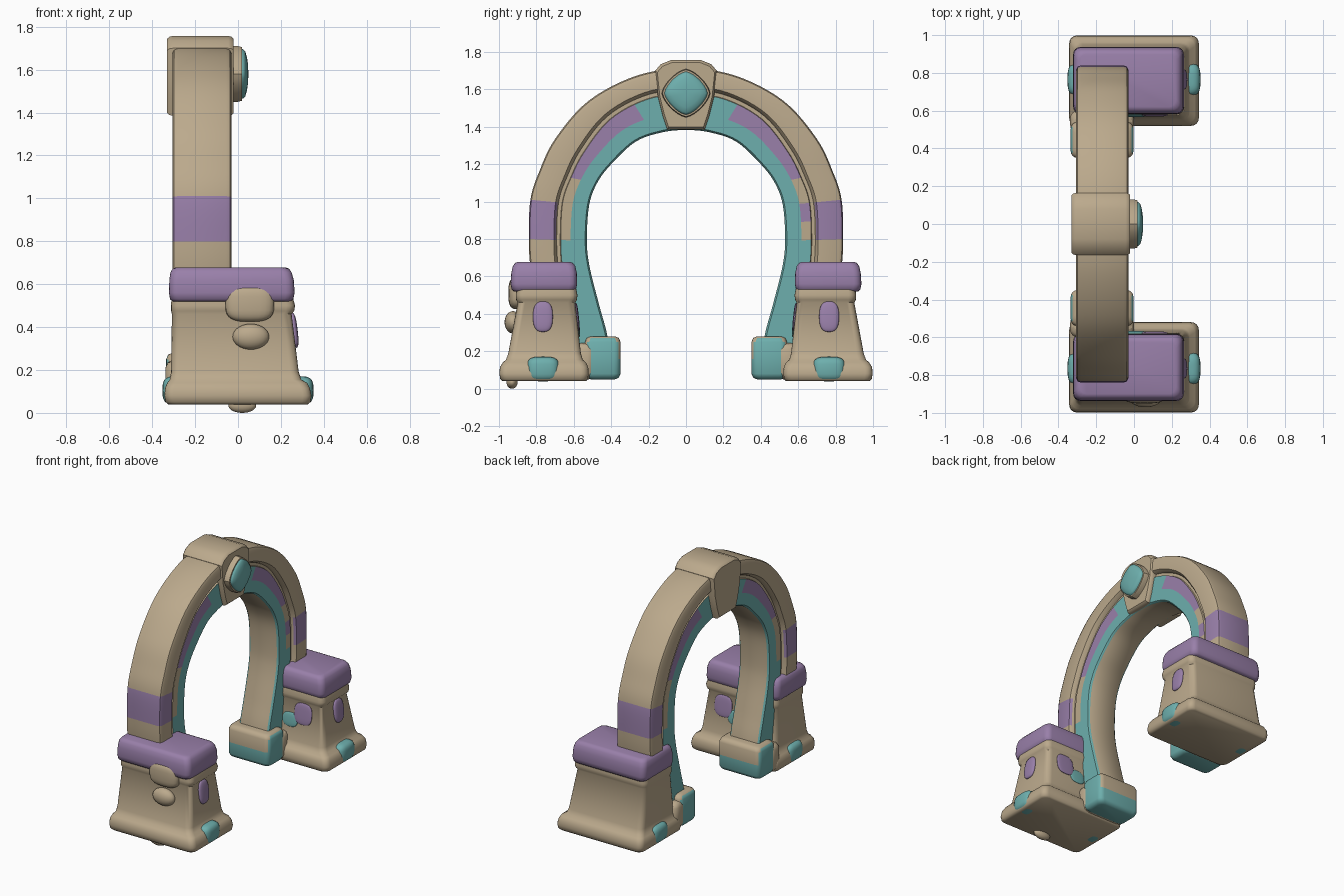
import bpy, bmesh, math
from mathutils import Vector, Matrix

if "Cube" in bpy.data.objects:
    bpy.data.objects.remove(bpy.data.objects["Cube"])


def material(name, rgb):
    m = bpy.data.materials.new(name)
    m.diffuse_color = (*rgb, 1)
    m.use_nodes = True
    m.node_tree.nodes["Principled BSDF"].inputs["Base Color"].default_value = m.diffuse_color
    return m


MATS = [material("tan_stone", (0.50, 0.40, 0.265)),
        material("purple_stone", (0.32, 0.215, 0.40)),
        material("teal_stone", (0.155, 0.43, 0.42))]
TAN, PURPLE, TEAL = 0, 1, 2


def finish(name, bm, mat=None, angle=35):
    if mat is not None:
        for f in bm.faces:
            f.material_index = mat
    bmesh.ops.recalc_face_normals(bm, faces=bm.faces)
    me = bpy.data.meshes.new(name)
    bm.to_mesh(me)
    bm.free()
    for m in MATS:
        me.materials.append(m)
    ob = bpy.data.objects.new(name, me)
    bpy.context.collection.objects.link(ob)
    bpy.ops.object.select_all(action='DESELECT')
    bpy.context.view_layer.objects.active = ob
    ob.select_set(True)
    bpy.ops.object.shade_smooth_by_angle(angle=math.radians(angle))
    return ob


def skin(bm, rings, cap=True):
    vs = [[bm.verts.new(p) for p in r] for r in rings]
    n = len(vs[0])
    for a, b in zip(vs, vs[1:]):
        for i in range(n):
            j = (i + 1) % n
            bm.faces.new((a[i], a[j], b[j], b[i]))
    if cap:
        bm.faces.new(vs[0])
        bm.faces.new(vs[-1])
    return vs


def loft(name, levels, mat, side=1, r=0.04, rule=None):
    """Stack of rounded rectangles: (z, x0, x1, y0, y1), y mirrored by side."""
    rings = []
    for z, x0, x1, y0, y1 in levels:
        ring = []
        corners = [(x1 - r, y1 - r), (x0 + r, y1 - r), (x0 + r, y0 + r), (x1 - r, y0 + r)]
        for k, (cx, cy) in enumerate(corners):
            for i in range(5):
                a = math.pi / 2 * (k + i / 4)
                ring.append((cx + r * math.cos(a), (cy + r * math.sin(a)) * side, z))
        rings.append(ring)
    bm = bmesh.new()
    skin(bm, rings)
    for f in bm.faces:
        f.material_index = mat
        if rule:
            f.normal_update()
            f.material_index = rule(f)
    return finish(name, bm, None, 50)


def soft_box(x0, x1, y0, y1, z0, z1, b, cuts=()):
    """Levels of a box with rounded top and bottom edges."""
    out = []
    for z, i in [(z0, b), (z0 + .3 * b, .3 * b), (z0 + b, 0)] + [(c, 0) for c in cuts] + \
                [(z1 - b, 0), (z1 - .3 * b, .3 * b), (z1, b)]:
        out.append((z, x0 + i, x1 - i, y0 + i, y1 - i))
    return out


def blob(name, centre, radii, mat, power=1.0, tilt=None):
    """Ellipsoid; power below 1 makes it boxier."""
    bm = bmesh.new()
    bmesh.ops.create_uvsphere(bm, u_segments=24, v_segments=14, radius=1)
    for v in bm.verts:
        v.co = Vector([math.copysign(abs(c) ** power, c) * s for c, s in zip(v.co, radii)])
    if tilt:
        bm.transform(tilt)
    bm.transform(Matrix.Translation(centre))
    return finish(name, bm, mat, 60)


# Arch: stations hold inner (y, z), outer (y, z) and the width fraction of the inlay
ST = [(.40, .10, .70, .10, .5), (.42, .28, .76, .28, .5), (.465, .45, .80, .45, .5),
      (.515, .65, .832, .65, .46), (.53, .79, .84, .80, .45), (.518, .98, .832, 1.01, .45),
      (.475, 1.10, .785, 1.16, .45), (.40, 1.20, .70, 1.335, .48), (.27, 1.32, .52, 1.54, .54),
      (.13, 1.37, .26, 1.675, .58), (0, 1.383, 0, 1.71, .58)]
full = [Vector(s) for s in ST]
full += [Vector((-s[0], s[1], -s[2], s[3], s[4])) for s in reversed(ST[:-1])]
SUB = 6


def catmull(a, b, c, d, t):
    return (b * 2 + (c - a) * t + (a * 2 - b * 5 + c * 4 - d) * t * t
            + (b * 3 - a - c * 3 + d) * t ** 3) * .5


path = []
last = len(full) - 1
for i in range(last):
    p = [full[max(0, min(last, i + k))] for k in (-1, 0, 1, 2)]
    path += [catmull(*p, k / SUB) for k in range(SUB)]
path.append(full[-1])

CX = -0.168
rings = []
for s in path:
    g = s[4]
    half = [(0, .105), (.03, .117), (.28, .117), (g, .117), (g + .01, .106), (g + .07, .106),
            (g + .085, .122), (g + .12, .138), (.93, .138), (.98, .13), (1, .112)]
    section = half + [(f, -d) for f, d in reversed(half)]
    rings.append([(CX + d, s[0] + (s[2] - s[0]) * f, s[1] + (s[3] - s[1]) * f)
                  for f, d in section])
bm = bmesh.new()
grid = skin(bm, rings)
bm.faces.ensure_lookup_table()
N = len(rings[0])
for q in range(len(rings) - 1):
    st = (q + .5) / SUB
    right = st < 10
    h = st if right else 20 - st
    for k in range(N):
        strip = k if k <= 10 else 20 - k      # same strip on both sides of the arch
        m = TAN
        if strip in (0, 1) and k != N - 1:
            m = TEAL
        elif strip == 2:                       # outer half of the inlay band
            m = TEAL
            if 6 < h < 8.6:
                m = PURPLE
            elif 4 < h <= 6:
                m = PURPLE if right and 4.5 < h < 5 and k < 10 else TAN
        elif strip >= 6 and 4 < h < 5:         # purple block on the rim
            m = PURPLE
        bm.faces[q * N + k].material_index = m
finish("arch", bm, None, 40)

# Keystone, rounded at its front and back edges
outline = [(.10, 1.385), (.125, 1.46), (.15, 1.56), (.165, 1.70), (.135, 1.735), (.08, 1.757)]
outline += [(-y, z) for y, z in reversed(outline)]


def scaled(x, k, pts, cz):
    return [(x, y * k, cz + (z - cz) * k) for y, z in pts]


bm = bmesh.new()
skin(bm, [scaled(x, k, outline, 1.57) for x, k in
          [(-.33, .93), (-.32, .98), (-.305, 1), (-.045, 1), (-.03, .98), (-.02, .93)]])
finish("keystone", bm, TAN)

# Gem with pointed top and bottom, in a stone collar
gem = []
for i in range(32):
    a = 2 * math.pi * i / 32
    c, s = math.cos(a), math.sin(a)
    r = .118 / (abs(c) ** 1.45 + abs(s) ** 1.45) ** (1 / 1.45)
    gem.append((r * c, 1.58 + r * s))
bm = bmesh.new()
skin(bm, [scaled(x, k, gem, 1.58) for x, k in [(-.06, 1.1), (.0, 1.1), (.018, 1.06), (.02, .9)]])
finish("gem_collar", bm, TAN)
bm = bmesh.new()
skin(bm, [scaled(x, k, gem, 1.58) for x, k in
          [(0, .98), (.024, .98), (.034, .88), (.042, .65), (.047, .35), (.048, .1)]])
finish("gem", bm, TEAL, 50)

for side, tag in ((1, "back"), (-1, "front")):
    # Pedestal: plinth, tapering body and moulding
    loft(tag + "_pedestal", [
        (.04, -.325, .325, .535, .98), (.05, -.338, .338, .525, .993),
        (.08, -.343, .343, .52, .998), (.115, -.34, .335, .523, .995),
        (.14, -.33, .322, .535, .98), (.155, -.318, .295, .552, .962),
        (.19, -.312, .283, .562, .95), (.46, -.308, .25, .592, .90),
        (.475, -.312, .262, .584, .908), (.50, -.312, .266, .58, .91),
        (.54, -.31, .255, .588, .905)], TAN, side)
    loft(tag + "_pedestal_cap", [
        (.52, -.305, .245, .60, .92), (.53, -.317, .258, .588, .932),
        (.56, -.322, .264, .582, .938), (.62, -.32, .26, .584, .934),
        (.655, -.315, .25, .592, .926), (.672, -.305, .238, .604, .914),
        (.678, -.29, .222, .62, .90)], PURPLE, side)
    # Foot of the arch: teal, with tan upper part facing the opening
    loft(tag + "_arch_foot", soft_box(-.335, -.003, .35, .54, .05, .28, .03, (.16,)), TEAL, side,
         .035, lambda f: TAN if abs(f.normal.x) < .8 and f.calc_center_median().z > .16 else TEAL)
    # Stone roll between foot and pedestal
    loft(tag + "_foot_roll", soft_box(-.338, 0, .485, .60, .05, .245, .035), TAN, side, .04)
    # Teal humps on the plinth, right and left
    for x, end in ((.285, "right"), (-.285, "left")):
        blob(f"{tag}_plinth_hump_{end}", (x, .765 * side, .105), (.067, .088, .066), TEAL, .6)
    # Oval purple inlay on the right face, and patches on the inner face
    blob(tag + "_oval_inlay", (.262, .765 * side, .385), (.016, .053, .082), PURPLE, .75,
         Matrix.Rotation(-.12, 4, 'Y'))
    lean = Matrix.Rotation(-.11 * side, 4, 'X')
    blob(tag + "_inner_inlay", (.11, .582 * side, .385), (.07, .009, .075), PURPLE, .7, lean)
    blob(tag + "_inner_patch", (.01, .577 * side, .325), (.06, .009, .05), TEAL, .8, lean)

# Worn stone lumps on the front pedestal
blob("upper_lump", (.055, -.90, .51), (.115, .05, .085), TAN, .65)
blob("lower_lump", (.06, -.925, .355), (.085, .045, .06), TAN)
blob("base_nub", (.02, -.93, .035), (.065, .03, .035), TAN)
